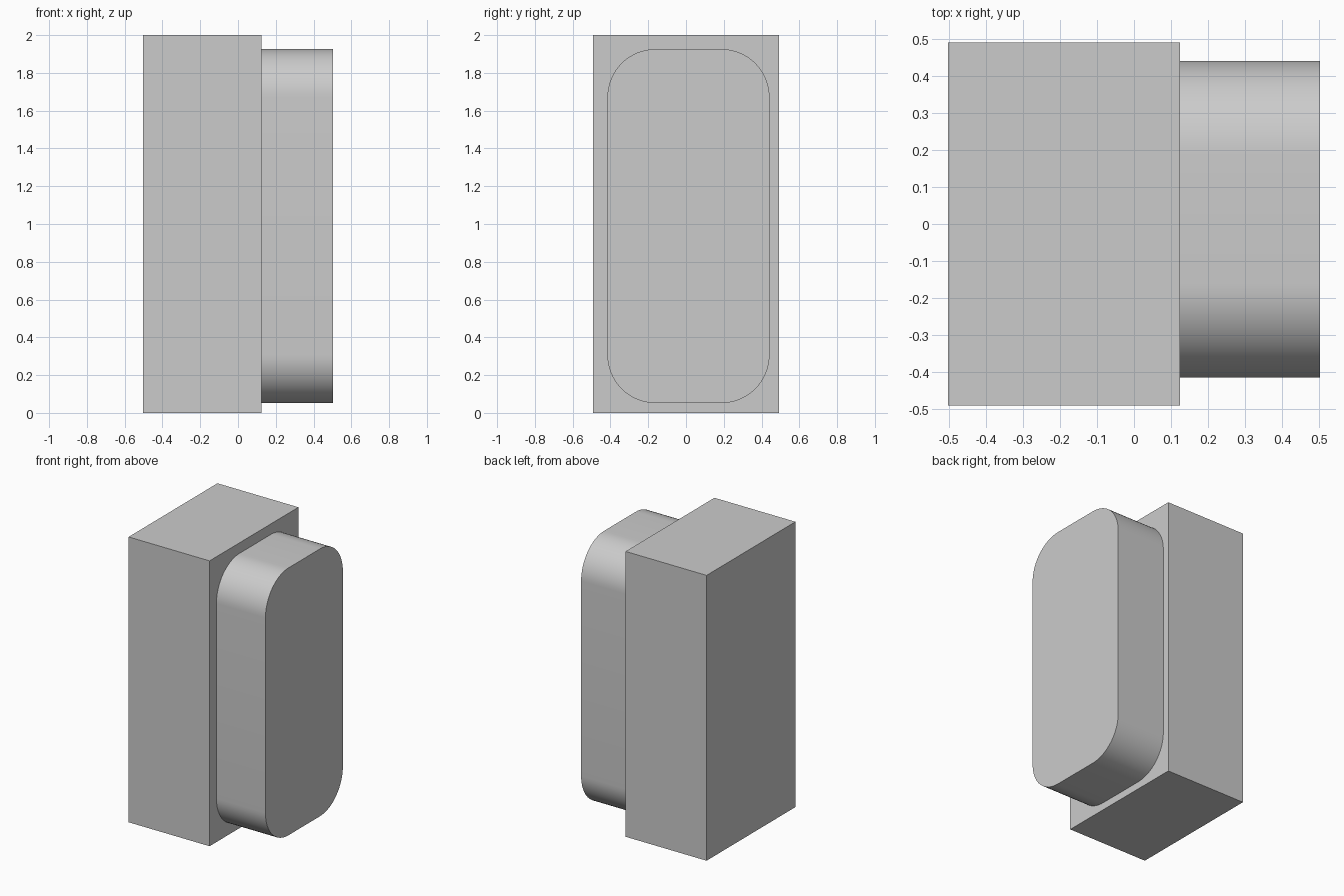
import bpy
import bmesh
import math

default_cube = bpy.data.objects.get("Cube")
if default_cube:
    bpy.data.objects.remove(default_cube, do_unlink=True)

# Single plain grey
grey = bpy.data.materials.new("light grey")
grey.use_nodes = True
colour = (0.6, 0.6, 0.6, 1)
grey.diffuse_color = colour
grey.node_tree.nodes["Principled BSDF"].inputs["Base Color"].default_value = colour


def add_box(name, low, high, radius=0):
    """Box between two corners; a radius rounds the edges running along x."""
    bm = bmesh.new()
    bmesh.ops.create_cube(bm, size=1)
    for v in bm.verts:
        v.co = [h if c > 0 else l for c, l, h in zip(v.co, low, high)]
    if radius:
        edges = [e for e in bm.edges
                 if abs(e.verts[0].co.x - e.verts[1].co.x) > 0.01]
        bmesh.ops.bevel(bm, geom=edges, offset=radius, offset_type='OFFSET',
                        segments=16, profile=0.5, affect='EDGES')
    bmesh.ops.recalc_face_normals(bm, faces=bm.faces)
    mesh = bpy.data.meshes.new(name)
    bm.to_mesh(mesh)
    bm.free()
    mesh.materials.append(grey)
    obj = bpy.data.objects.new(name, mesh)
    bpy.context.collection.objects.link(obj)
    return obj


# Main upright block
add_box("main_block", (-0.504, -0.492, 0), (0.124, 0.492, 2))

# Rounded block standing out from the left side
panel = add_box("rounded_side_block", (0.124, -0.416, 0.052),
                (0.504, 0.442, 1.926), radius=0.255)
bpy.ops.object.select_all(action='DESELECT')
panel.select_set(True)
bpy.context.view_layer.objects.active = panel
bpy.ops.object.shade_smooth_by_angle(angle=math.radians(30))
